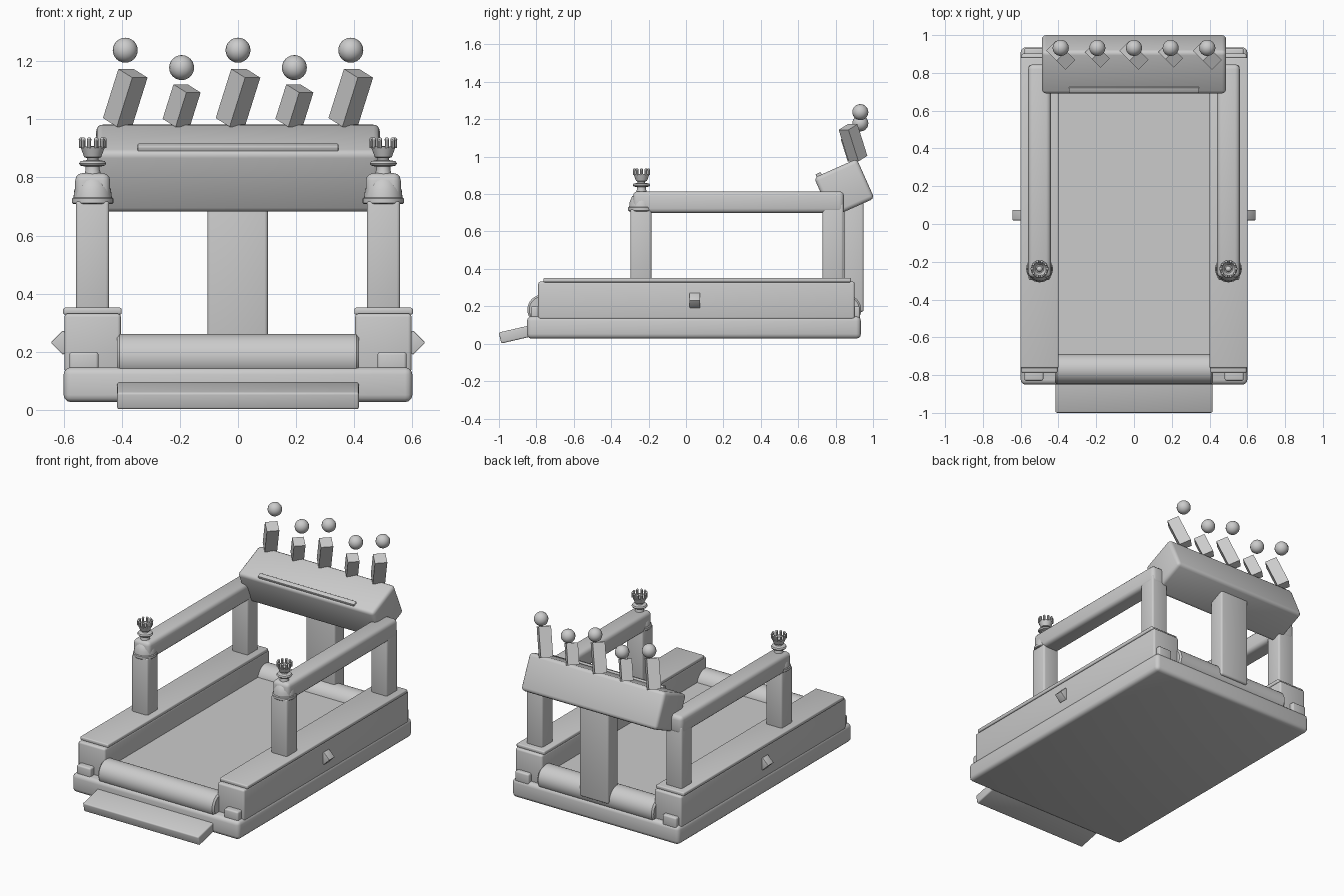
import bpy, bmesh, math
from mathutils import Matrix

if "Cube" in bpy.data.objects:
    bpy.data.objects.remove(bpy.data.objects["Cube"])

grey = bpy.data.materials.new("light_grey")
grey.diffuse_color = (0.6, 0.6, 0.6, 1)
grey.use_nodes = True
grey.node_tree.nodes["Principled BSDF"].inputs["Base Color"].default_value = grey.diffuse_color


def finish(name, bm, loc, rot=(0, 0, 0), smooth=True):
    bmesh.ops.recalc_face_normals(bm, faces=bm.faces)
    me = bpy.data.meshes.new(name)
    bm.to_mesh(me)
    bm.free()
    me.materials.append(grey)
    ob = bpy.data.objects.new(name, me)
    bpy.context.collection.objects.link(ob)
    ob.location = loc
    ob.rotation_euler = [math.radians(a) for a in rot]
    if smooth:
        bpy.ops.object.select_all(action='DESELECT')
        ob.select_set(True)
        bpy.context.view_layer.objects.active = ob
        bpy.ops.object.shade_smooth_by_angle(angle=math.radians(35))
    return ob


def box(name, loc, size, bevel=0.0, rot=(0, 0, 0), segments=3):
    bm = bmesh.new()
    bmesh.ops.create_cube(bm, size=1)
    bmesh.ops.scale(bm, vec=size, verts=bm.verts)
    if bevel:
        bmesh.ops.bevel(bm, geom=bm.edges[:], offset=bevel, segments=segments,
                        profile=0.5, affect='EDGES')
    return finish(name, bm, loc, rot, bool(bevel))


def span(name, x, y, z, bevel=0.0):
    """Box given by its limits on each axis."""
    r = (x, y, z)
    return box(name, [(a + b) / 2 for a, b in r], [abs(b - a) for a, b in r], bevel)


def lathe(name, profile, loc, rot=(0, 0, 0), steps=32):
    """Closed solid turned around z from (radius, height) points."""
    bm = bmesh.new()
    rings = []
    for r, z in profile:
        rings.append([bm.verts.new((r * math.cos(2 * math.pi * i / steps),
                                    r * math.sin(2 * math.pi * i / steps), z))
                      for i in range(steps)])
    for a, b in zip(rings, rings[1:]):
        for i in range(steps):
            j = (i + 1) % steps
            bm.faces.new((a[i], a[j], b[j], b[i]))
    bm.faces.new(rings[0])
    bm.faces.new(rings[-1])
    return finish(name, bm, loc, rot)


def ball(name, loc, r):
    bm = bmesh.new()
    bmesh.ops.create_uvsphere(bm, u_segments=16, v_segments=12, radius=r)
    return finish(name, bm, loc)


# Base, running deck, rollers and front step
span("base", (-0.6, 0.6), (-0.85, 0.935), (0.027, 0.147), 0.025)
span("running_deck", (-0.405, 0.405), (-0.77, 0.86), (0.1, 0.2))
for name, y in (("front_roller", -0.768), ("back_roller", 0.857)):
    lathe(name, [(0.07, -0.417), (0.08, -0.407), (0.08, 0.407), (0.07, 0.417)],
          (0, y, 0.182), (0, 90, 0))
box("front_step", (0, -0.897, 0.053), (0.832, 0.2, 0.06), 0.008, (13, 0, 0))

# Left and right sides
for side, s in (("left", -1), ("right", 1)):
    span(side + "_side_rail", (s * 0.403, s * 0.597), (-0.79, 0.902), (0.13, 0.332), 0.012)
    span(side + "_rail_cap", (s * 0.4, s * 0.602), (-0.762, 0.882), (0.328, 0.352), 0.007)
    span(side + "_front_foot_block", (s * 0.48, s * 0.58), (-0.83, -0.76), (0.13, 0.2), 0.01)
    span(side + "_back_foot_block", (s * 0.48, s * 0.58), (0.86, 0.93), (0.13, 0.2), 0.01)
    box(side + "_side_stud", (s * 0.602, 0.047, 0.232), (0.059, 0.056, 0.059), 0.003, (0, 45, 0))
    span(side + "_front_post", (s * 0.443, s * 0.558), (-0.297, -0.185), (0.34, 0.72), 0.012)
    span(side + "_back_post", (s * 0.443, s * 0.558), (0.73, 0.842), (0.34, 0.75), 0.012)
    span(side + "_handrail", (s * 0.44, s * 0.56), (-0.283, 0.845), (0.698, 0.815), 0.025)
    # Collar and dome on the front post
    lathe(side + "_post_collar", [(0.066, 0), (0.071, 0.004), (0.071, 0.02), (0.066, 0.024),
                                  (0.063, 0.05), (0.05, 0.08), (0.03, 0.098)],
          (s * 0.5, -0.238, 0.708))
    # Crown finial with its points
    lathe(side + "_crown", [(0.03, 0), (0.024, 0.02), (0.024, 0.03), (0.042, 0.034),
                            (0.047, 0.041), (0.042, 0.049), (0.02, 0.053), (0.02, 0.06),
                            (0.029, 0.063), (0.043, 0.1), (0.036, 0.1), (0.022, 0.072)],
          (s * 0.5, -0.238, 0.807))
    bm = bmesh.new()
    for i in range(10):
        a = 2 * math.pi * i / 10
        m = Matrix.Translation((0.04 * math.cos(a), 0.04 * math.sin(a), 0.108))
        bmesh.ops.create_cone(bm, cap_ends=True, segments=8, radius1=0.007,
                              radius2=0.007, depth=0.026, matrix=m)
        m = Matrix.Translation((0.04 * math.cos(a), 0.04 * math.sin(a), 0.123))
        bmesh.ops.create_uvsphere(bm, u_segments=8, v_segments=6, radius=0.008, matrix=m)
    finish(side + "_crown_points", bm, (s * 0.5, -0.238, 0.807))
    ball(side + "_crown_pearl", (s * 0.5, -0.238, 0.893), 0.016)

# Console on its column, with a display strip
span("console_column", (-0.105, 0.103), (0.845, 0.95), (0.17, 0.82), 0.012)
box("console", (0, 0.846, 0.832), (0.976, 0.25, 0.232), 0.022, (24, 0, 0))
box("display_strip", (0, 0.712, 0.898), (0.69, 0.03, 0.03), 0.004, (24, 0, 0))

# Row of leaning blocks with floating balls, tall and short in turn
for i in range(5):
    x = (i - 2) * 0.194
    tall = i % 2 == 0
    w, h = (0.074, 0.185) if tall else (0.069, 0.13)
    box("crest_block_%d" % (i + 1), (x, 0.893, 1.074 if tall else 1.047), (w, w, h), 0,
        (24, 0, 45))
    ball("crest_ball_%d" % (i + 1), (x, 0.932, 1.238 if tall else 1.178), 0.043)
